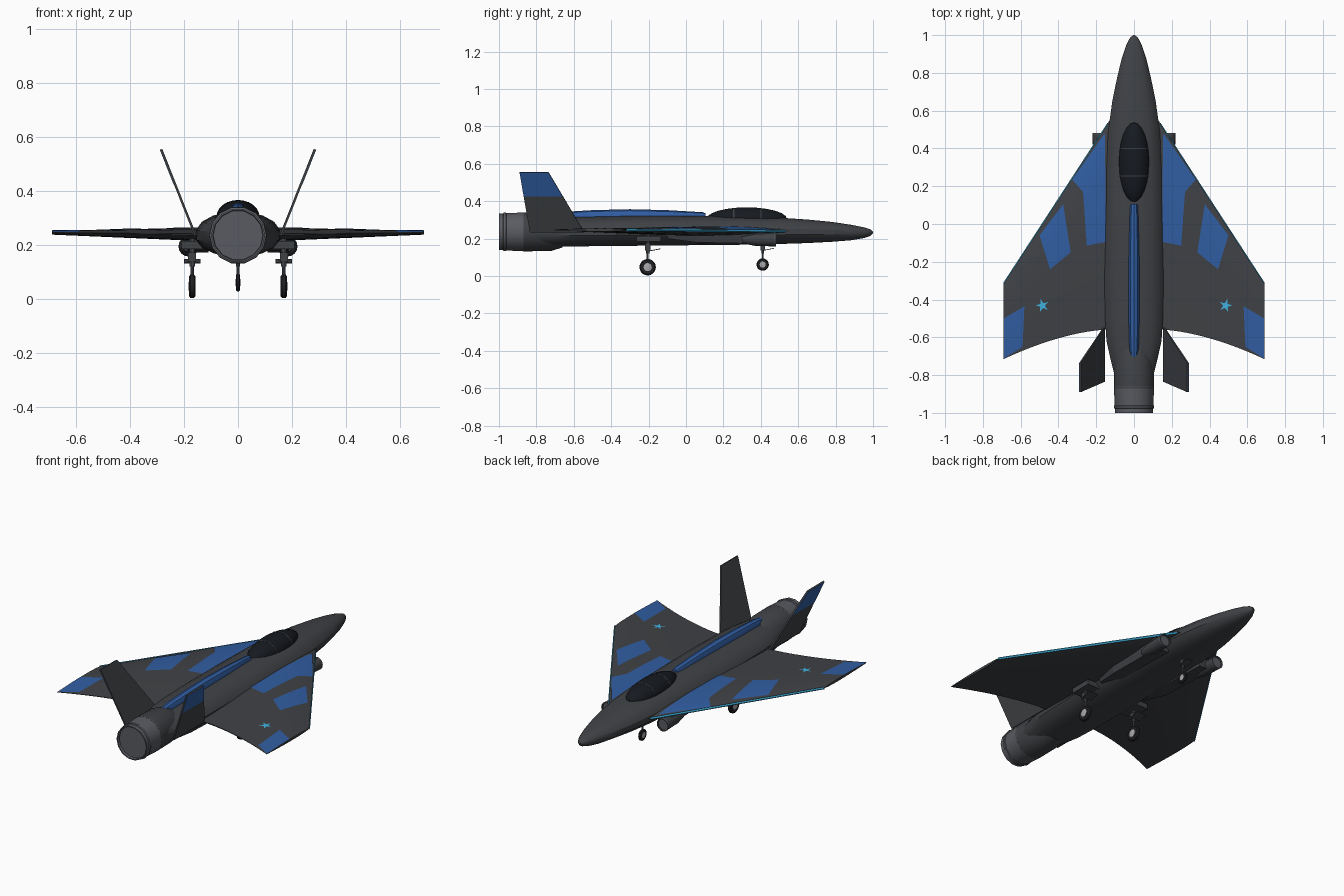
import bpy, bmesh
from math import sin, cos, pi, copysign, radians
from mathutils import Vector

if "Cube" in bpy.data.objects:
    bpy.data.objects.remove(bpy.data.objects["Cube"])


def mat(name, c):
    m = bpy.data.materials.new(name)
    m.diffuse_color = (*c, 1)
    m.use_nodes = True
    m.node_tree.nodes["Principled BSDF"].inputs["Base Color"].default_value = m.diffuse_color
    return m


DARK = mat("charcoal", (0.05, 0.054, 0.06))
BLUE = mat("blue", (0.03, 0.11, 0.36))
CYAN = mat("cyan", (0.05, 0.45, 0.75))
METAL = mat("engine grey", (0.10, 0.105, 0.12))
GLASS = mat("dark glass", (0.008, 0.01, 0.014))
BLACK = mat("rubber", (0.015, 0.015, 0.018))
SILVER = mat("silver", (0.4, 0.4, 0.42))


def finish(name, bm, m, angle=30, fix=True):
    if fix:
        bmesh.ops.recalc_face_normals(bm, faces=bm.faces)
    me = bpy.data.meshes.new(name)
    bm.to_mesh(me)
    bm.free()
    ob = bpy.data.objects.new(name, me)
    bpy.context.collection.objects.link(ob)
    me.materials.append(m)
    if angle:
        bpy.context.view_layer.objects.active = ob
        ob.select_set(True)
        bpy.ops.object.shade_smooth_by_angle(angle=radians(angle))
        ob.select_set(False)
    return ob


def loft(name, rings, m, angle=30, caps=True):
    bm = bmesh.new()
    vs = [[bm.verts.new(p) for p in r] for r in rings]
    n = len(vs[0])
    for a, b in zip(vs, vs[1:]):
        for i in range(n):
            bm.faces.new((a[i], a[(i + 1) % n], b[(i + 1) % n], b[i]))
    if caps:
        bm.faces.new(vs[0])
        bm.faces.new(vs[-1])
    return finish(name, bm, m, angle)


def section(y, w, zb, zt, zc, n=16, e=2.2, x0=0):
    """Super-ellipse cross-section across the y axis."""
    pts = []
    for i in range(n):
        a = 2 * pi * (i + 0.5) / n
        c, s = cos(a), sin(a)
        h = zt - zc if s > 0 else zc - zb
        pts.append((x0 + w * copysign(abs(c) ** (2 / e), c), y,
                    zc + h * copysign(abs(s) ** (2 / e), s)))
    return pts


def lathe(name, prof, x0, z0, m, n=14, axis="y", y0=0, angle=30):
    rings = []
    for d, r in prof:
        ring = []
        for i in range(n):
            u, v = r * cos(2 * pi * i / n), r * sin(2 * pi * i / n)
            ring.append((x0 + u, y0 + d, z0 + v) if axis == "y" else
                        (x0 + d, y0 + u, z0 + v) if axis == "x" else
                        (x0 + u, y0 + v, z0 + d))
        rings.append(ring)
    return loft(name, rings, m, angle)


def box(name, c, s, m, tilt=0):
    bm = bmesh.new()
    bmesh.ops.create_cube(bm, size=1)
    bmesh.ops.scale(bm, vec=s, verts=bm.verts)
    ob = finish(name, bm, m, 0)
    ob.location = c
    ob.rotation_euler.x = tilt
    return ob


# Fuselage: y, half width, bottom, top
hull = [(1, .005, .228, .238), (.985, .022, .213, .25), (.95, .041, .202, .261), (.88, .065, .19, .275),
        (.78, .09, .182, .29), (.65, .117, .175, .303), (.5, .138, .17, .313), (.3, .152, .166, .32),
        (0, .158, .163, .323), (-.3, .159, .16, .322), (-.5, .156, .158, .318), (-.62, .148, .156, .315),
        (-.7, .13, .155, .312), (-.78, .11, .155, .308), (-.86, .095, .16, .30)]
loft("fuselage", [section(y, w, b, t, .235) for y, w, b, t in hull], DARK)

# Engine and nozzle
lathe("engine_housing", [(-.66, .085), (-.72, .105), (-.87, .107), (-.872, .09)], 0, .236, DARK)
lathe("engine_nozzle", [(-.86, .107), (-.96, .102), (-.963, .106), (-.975, .106), (-.978, .100),
                        (-1, .100), (-1, .094), (-.985, .092)], 0, .236, METAL)

# Dorsal spine and canopy
loft("dorsal_spine", [section(y, w, .29, t, .31, 10, 2.3) for y, w, t in
     [(.105, .018, .335), (.09, .022, .341), (-.1, .028, .352), (-.3, .031, .357), (-.5, .03, .352),
      (-.65, .026, .343), (-.73, .017, .33)]], BLUE)
CAN = Vector((0, .325, .305))
bm = bmesh.new()
bmesh.ops.create_uvsphere(bm, u_segments=24, v_segments=12, radius=1)
bmesh.ops.scale(bm, vec=(.08, .215, .062), verts=bm.verts)
finish("canopy", bm, GLASS).location = CAN
for i, y in enumerate((.4, .255)):
    k = (1 - ((y - CAN.y) / .215) ** 2) ** .5 * 1.012
    loft(f"canopy_frame_{i}", [section(y + d, .08 * k, .29, .305 + .062 * k, .305, 24, 2)
                               for d in (-.003, .003)], DARK)


# Wing surface functions
def edge_le(x):
    return .52 - .832 * (x - .148) / .542


def edge_te(x):
    return -.558 - .157 * (max(x - .12, 0) / .57) ** 1.7


def wing_z(x, c, side):
    t = (x - .1) / .59
    half = (.026 + (.0075 - .026) * t) * (.12 + .88 * sin(pi * min(max(c, 0), 1) ** .7))
    return .239 + .007 * t + side * half


def on_wing(s, x, y, lift):
    c = (edge_le(x) - y) / (edge_le(x) - edge_te(x))
    return (s * x, y, wing_z(x, c, 1) + lift)


def patch(name, s, q, m, n=8):
    """Painted quad lying on the wing's upper surface."""
    a, b, c, d = (Vector(p) for p in q)
    bm = bmesh.new()
    g = [[bm.verts.new(on_wing(s, *a.lerp(b, i / n).lerp(d.lerp(c, i / n), j / n), .0018))
          for j in range(n + 1)] for i in range(n + 1)]
    for i in range(n):
        for j in range(n):
            bm.faces.new((g[i][j], g[i + 1][j], g[i + 1][j + 1], g[i][j + 1]))
    for f in bm.faces:
        f.normal_update()
        if f.normal.z < 0:
            f.normal_flip()
    return finish(name, bm, m, 30, False)


def slab(name, quad, off, m):
    """Thin plate from four corners, thickened along off."""
    o = Vector(off)
    return loft(name, [[Vector(p) - o for p in quad], [Vector(p) + o for p in quad]], m, 0)


def wheel(name, x, y, z, r, w):
    lathe(name + "_tyre", [(-w, r * .6), (-w, r * .85), (-w * .5, r), (w * .5, r), (w, r * .85), (w, r * .6)],
          x, z, BLACK, 20, "x", y)
    lathe(name + "_hub", [(-w * 1.1, r * .3), (-w, r * .5), (w, r * .5), (w * 1.1, r * .3)],
          x, z, SILVER, 14, "x", y)


for s, tag in ((1, "right"), (-1, "left")):
    # Wing
    rings = []
    for i in range(13):
        x = .1 + .59 * i / 12
        le, ch = edge_le(x), edge_le(x) - edge_te(x)
        cs = [k / 10 for k in range(11)]
        rings.append([(s * x, le - c * ch, wing_z(x, c, 1)) for c in cs] +
                     [(s * x, le - c * ch, wing_z(x, c, -1)) for c in reversed(cs)])
    loft(tag + "_wing", rings, DARK)

    # Wing paint and leading edge strip
    patch(tag + "_root_panel_front", s, [(.155, .48), (.327, .235), (.27, .17), (.15, .17)], BLUE)
    patch(tag + "_root_panel_rear", s, [(.15, .17), (.27, .17), (.25, -.115), (.15, -.095)], BLUE)
    patch(tag + "_mid_panel", s, [(.375, .105), (.5, -.06), (.445, -.24), (.335, -.15)], BLUE)
    patch(tag + "_tip_panel", s, [(.58, -.435), (.689, -.5), (.689, -.712), (.59, -.65)], BLUE)
    loft(tag + "_edge_strip", [[(s * x, edge_le(x) + dy, wing_z(x, 0, 0) + dz) for dy, dz in
         ((.004, 0), (-.005, .007), (-.005, -.007))] for x in (.14, .69)], CYAN, 0)
    bm = bmesh.new()
    star = [bm.verts.new(on_wing(s, .485 + r * sin(i * pi / 5 + .25), -.432 + r * cos(i * pi / 5 + .25), .002))
            for i in range(10) for r in [.036 if i % 2 == 0 else .013]]
    f = bm.faces.new(star)
    f.normal_update()
    if f.normal.z < 0:
        f.normal_flip()
    finish(tag + "_star", bm, CYAN, 0, False)

    # Twin canted tail fins with blue outer tip
    def fin(t, le):
        lead, trail = -.545 - .19 * t, -.835 - .055 * t
        return (s * (.158 + .127 * t), lead if le else trail, .235 + .32 * t)
    slab(tag + "_tail_fin", [fin(0, 1), fin(0, 0), fin(1, 0), fin(1, 1)], (s * .004, 0, -.0016), DARK)
    tip = [Vector(fin(t, l)) + Vector((s * .0042, 0, -.0017)) for t, l in ((.6, 1), (.6, 0), (1, 0), (1, 1))]
    slab(tag + "_fin_tip_panel", tip, (s * .0008, 0, -.0003), BLUE)

    # Intake pod and its duct under the wing root
    lathe(tag + "_intake", [(.3, .02), (.37, .034), (.48, .037), (.48, .032), (.44, .03)], s * .183, .195, DARK, 16)
    lathe(tag + "_intake_rim", [(.474, .038), (.482, .038), (.482, .033), (.474, .033)], s * .183, .195, METAL, 16)
    loft(tag + "_intake_duct", [[(s * x, y, z) for x, z in ((.11, .24), (o, .24), (o - .015, b), (.11, b))]
         for y, o, b in ((.42, .205, .172), (.05, .2, .18), (-.1, .17, .2))], DARK, 0)

    # Main gear
    lathe(tag + "_main_strut", [(.05, .006), (.12, .006), (.12, .01), (.23, .01)], s * .17, 0, METAL, 10, "z", -.205)
    wheel(tag + "_main_wheel", s * .17, -.205, .047, .044, .012)
    box(tag + "_gear_bay", (s * .17, -.2, .2), (.08, .13, .03), DARK)
    box(tag + "_gear_door", (s * .17, -.165, .14), (.06, .06, .004), DARK, .2)
    box(tag + "_gear_collar", (s * .17, -.205, .155), (.03, .03, .035), DARK)

# Nose gear
lathe("nose_strut", [(.06, .005), (.12, .005), (.12, .008), (.19, .008)], 0, 0, METAL, 10, "z", .41)
wheel("nose_wheel", 0, .41, .061, .033, .008)
box("nose_gear_door", (0, .44, .142), (.042, .06, .004), DARK, .2)
box("nose_gear_collar", (0, .41, .155), (.022, .025, .035), DARK)
